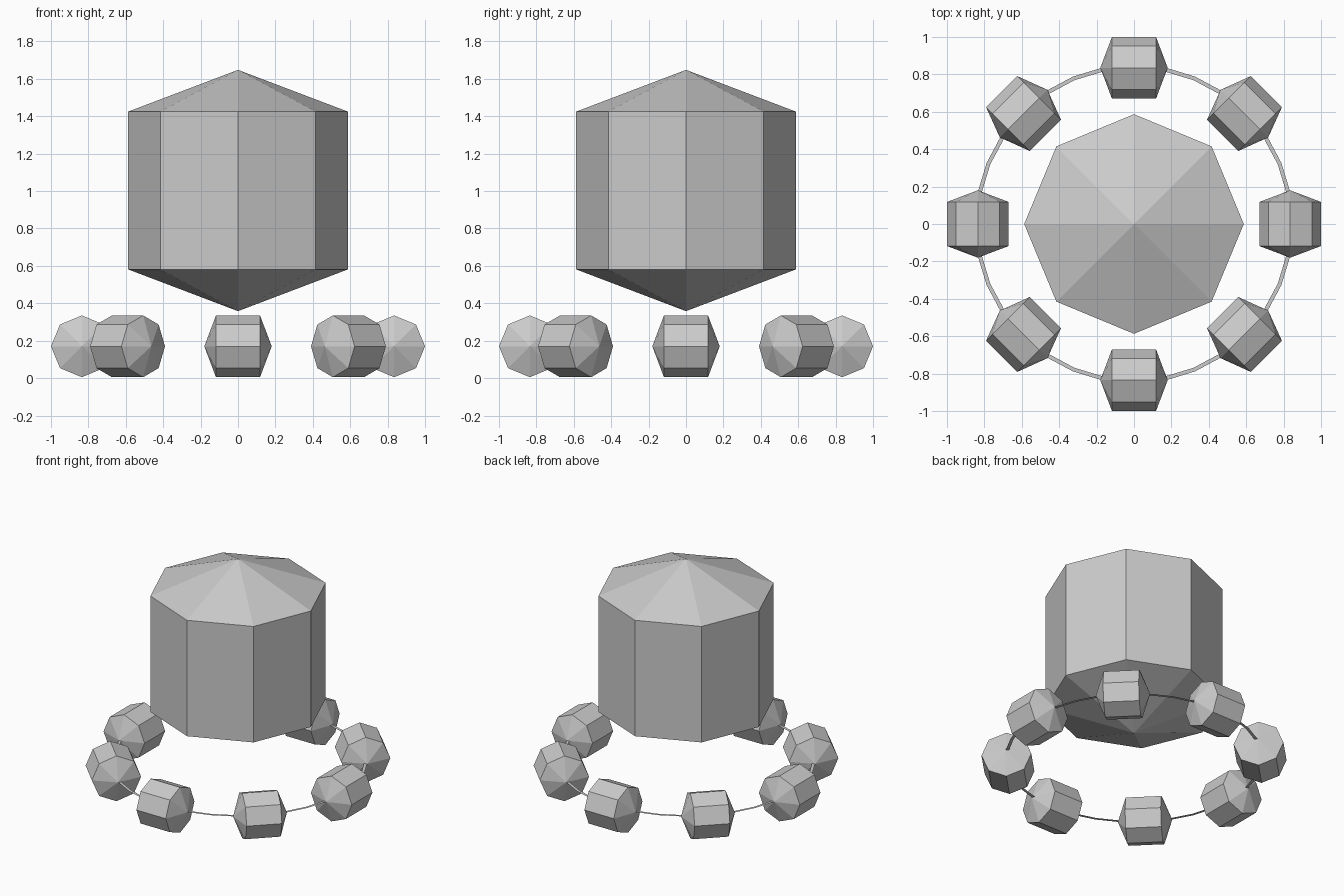
import bpy
import bmesh
from math import pi, cos, sin
from mathutils import Matrix

cube = bpy.data.objects.get("Cube")
if cube:
    bpy.data.objects.remove(cube, do_unlink=True)

grey = bpy.data.materials.new("plain grey")
grey.use_nodes = True
colour = (0.6, 0.6, 0.6, 1)
grey.diffuse_color = colour
grey.node_tree.nodes["Principled BSDF"].inputs["Base Color"].default_value = colour


def add_object(name, bm, matrix=Matrix()):
    bmesh.ops.recalc_face_normals(bm, faces=bm.faces)
    mesh = bpy.data.meshes.new(name)
    bm.to_mesh(mesh)
    bm.free()
    mesh.materials.append(grey)
    obj = bpy.data.objects.new(name, mesh)
    obj.matrix_world = matrix
    bpy.context.collection.objects.link(obj)
    return obj


def ring(bm, radius, z, sides):
    return [bm.verts.new((radius * cos(2 * pi * i / sides),
                          radius * sin(2 * pi * i / sides), z))
            for i in range(sides)]


def bridge(bm, a, b):
    for i in range(len(a)):
        j = (i + 1) % len(a)
        bm.faces.new((a[i], a[j], b[j], b[i]))


def pointed_prism(name, radius, half_side, half_tip, matrix):
    """Octagonal prism with a pyramid on each end, along local z."""
    bm = bmesh.new()
    low, high = (ring(bm, radius, s * half_side, 8) for s in (-1, 1))
    bridge(bm, low, high)
    for loop, z in ((low, -half_tip), (high, half_tip)):
        tip = bm.verts.new((0, 0, z))
        for i in range(8):
            bm.faces.new((loop[i], loop[(i + 1) % 8], tip))
    return add_object(name, bm, matrix)


# Large floating crystal body
pointed_prism("central_body", 0.587, 0.422, 0.645, Matrix.Translation((0, 0, 1.003)))

# Eight beads, each lying along the circle
for i in range(8):
    place = (Matrix.Rotation(i * pi / 4, 4, "Z")
             @ Matrix.Translation((0.835, 0, 0.17))
             @ Matrix.Rotation(pi / 2, 4, "X"))
    pointed_prism(f"bead_{i + 1}", 0.165, 0.118, 0.18, place)

# Flat thin band joining the beads
bm = bmesh.new()
bridge(bm, ring(bm, 0.832, 0, 32), ring(bm, 0.853, 0, 32))
add_object("linking_band", bm, Matrix.Translation((0, 0, 0.17)))
